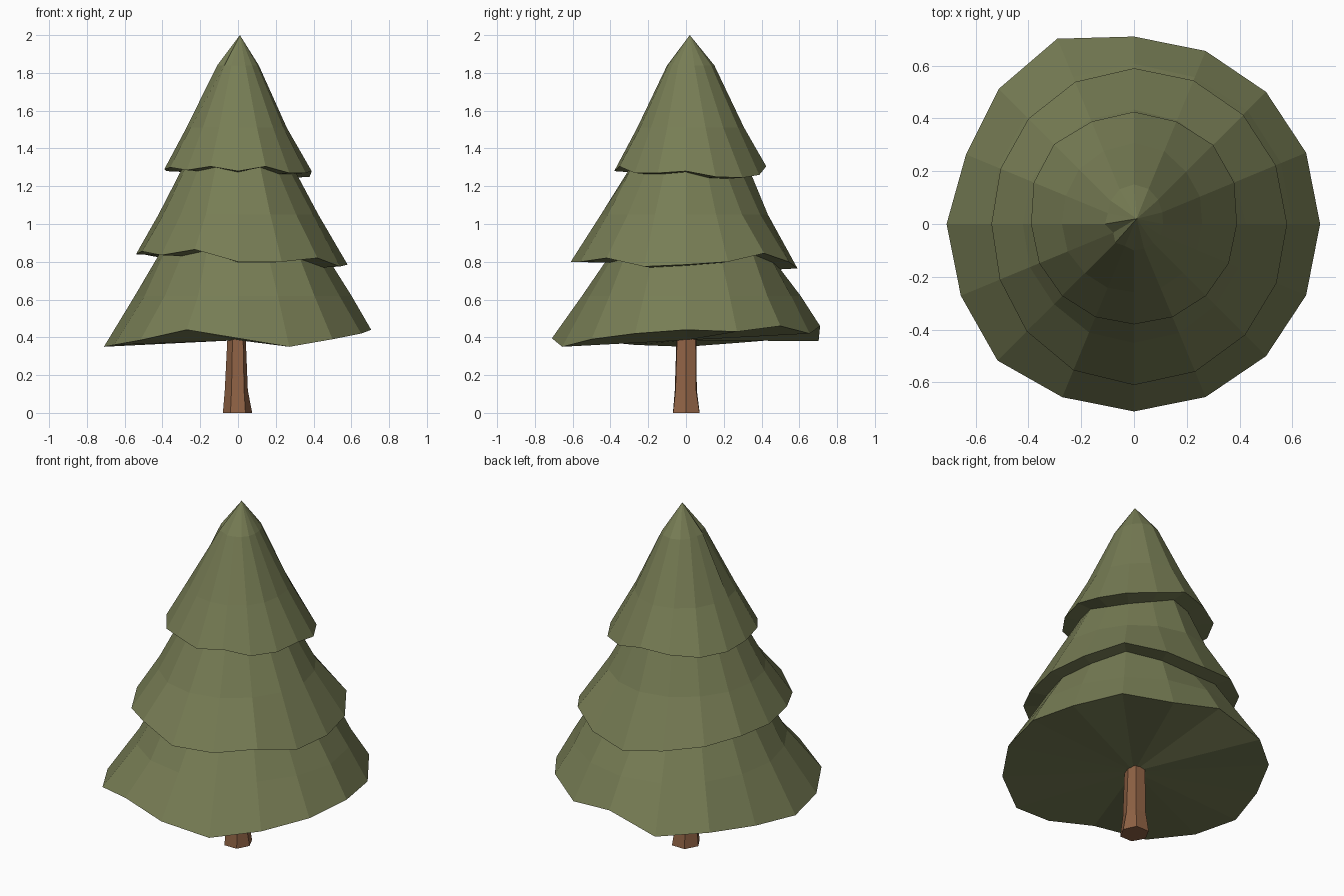
import bpy, bmesh, math, random

if "Cube" in bpy.data.objects:
    bpy.data.objects.remove(bpy.data.objects["Cube"])

random.seed(4)
SIDES = 16


def material(name, rgb):
    m = bpy.data.materials.new(name)
    m.diffuse_color = (*rgb, 1)
    m.use_nodes = True
    m.node_tree.nodes["Principled BSDF"].inputs["Base Color"].default_value = m.diffuse_color
    return m


def ring(bm, sides, extents, heights, tweak={}, jitter=0.0):
    """Ring whose radius blends between its east, north, west, south extents."""
    e, n, w, s = extents
    verts = []
    for i in range(sides):
        a = 2 * math.pi * i / sides
        c, d = math.cos(a), math.sin(a)
        r = (e if c > 0 else w) * c * c + (n if d > 0 else s) * d * d
        r *= tweak.get(i, 1) * (1 + random.uniform(-jitter, jitter))
        z = heights[i] if isinstance(heights, list) else heights
        verts.append(bm.verts.new((r * c, r * d, z)))
    return verts


def bridge(bm, low, high):
    k = len(low)
    for i in range(k):
        j = (i + 1) % k
        bm.faces.new((low[i], low[j], high[j], high[i]))


def fan(bm, loop, tip):
    v = bm.verts.new(tip)
    for i in range(len(loop)):
        bm.faces.new((loop[i], loop[(i + 1) % len(loop)], v))


def finish(bm, name, mat):
    bmesh.ops.recalc_face_normals(bm, faces=bm.faces)
    me = bpy.data.meshes.new(name)
    bm.to_mesh(me)
    bm.free()
    me.materials.append(mat)
    bpy.context.collection.objects.link(bpy.data.objects.new(name, me))


green = material("pine green", (0.185, 0.205, 0.09))
brown = material("bark brown", (0.28, 0.125, 0.06))

# ragged rim heights of the three tiers, anticlockwise from +x
rim1 = [.44, .43, .46, .42, .46, .38, .39, .37, .35, .36, .385, .44, .395, .35, .39, .42]
rim2 = [.785, .80, .845, .80, .765, .80, .82, .84, .84, .855, .835, .865, .80, .80, .82, .775]
rim3 = [1.28, 1.25, 1.245, 1.26, 1.305, 1.29, 1.28, 1.28, 1.29, 1.30, 1.285, 1.305, 1.28, 1.305, 1.27, 1.27]


def tuck(rim):
    return [z - .005 for z in rim]


# foliage: one continuous skin, each tier tucking under the next rim
bm = bmesh.new()
rings = [
    ring(bm, SIDES, (.705, .71, .71, .71), rim1, {5: 1.07, 6: 1.02, 7: .97, 10: 1.03}),
    ring(bm, SIDES, (.595, .61, .54, .55), .62, jitter=.015),
    ring(bm, SIDES, (.50, .50, .42, .43), tuck(rim2)),
    ring(bm, SIDES, (.58, .59, .54, .61), rim2),
    ring(bm, SIDES, (.42, .43, .425, .445), 1.05, jitter=.015),
    ring(bm, SIDES, (.305, .33, .30, .31), tuck(rim3)),
    ring(bm, SIDES, (.39, .425, .39, .38), rim3, {1: 1.04, 2: 1.04, 6: 1.05, 7: 1.04}),
    ring(bm, SIDES, (.26, .305, .275, .26), 1.51, jitter=.015),
    ring(bm, SIDES, (.11, .15, .10, .10), 1.84, {8: 1.1, 9: .85, 11: .9}),
]
for low, high in zip(rings, rings[1:]):
    bridge(bm, low, high)
fan(bm, rings[-1], (.01, .02, 2.0))
fan(bm, rings[0], (0, 0, .385))
finish(bm, "foliage", green)

# trunk: six-sided, flared at the foot
bm = bmesh.new()
levels = [
    ring(bm, 6, (.075, .085, .08, .08), 0),
    ring(bm, 6, (.052, .065, .07, .068), .12),
    ring(bm, 6, (.04, .065, .055, .058), .42),
]
for low, high in zip(levels, levels[1:]):
    bridge(bm, low, high)
bm.faces.new(levels[0][::-1])
bm.faces.new(levels[-1])
finish(bm, "trunk", brown)
